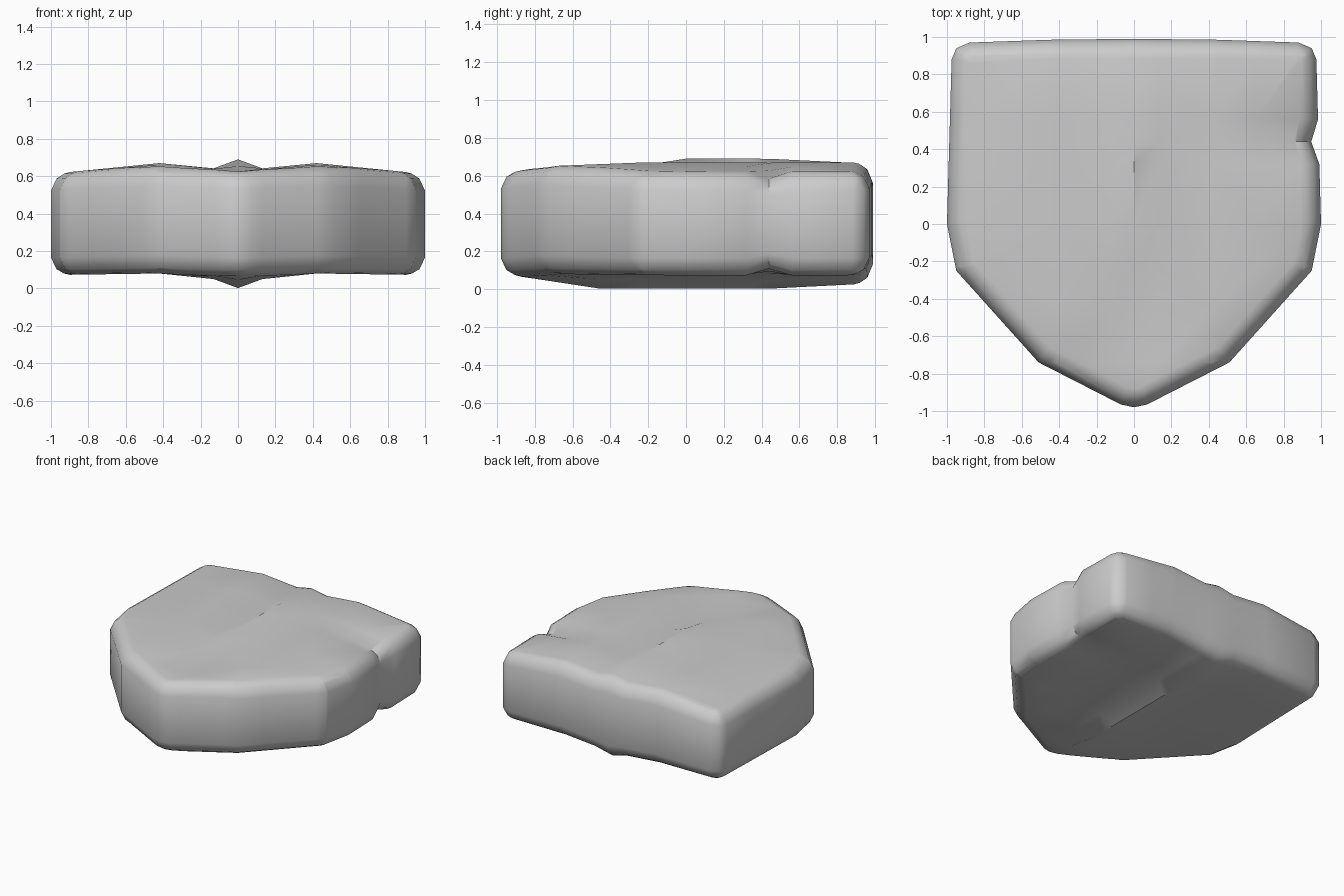
import bpy, bmesh, math
from mathutils import Vector

cube = bpy.data.objects.get("Cube")
if cube:
    bpy.data.objects.remove(cube, do_unlink=True)


def material(name, value):
    mat = bpy.data.materials.new(name)
    mat.use_nodes = True
    colour = (value, value, value, 1)
    mat.diffuse_color = colour
    mat.node_tree.nodes["Principled BSDF"].inputs["Base Color"].default_value = colour
    return mat


def ramp(points, t):
    """Piecewise linear curve through (position, value) points."""
    if t <= points[0][0]:
        return points[0][1]
    for (a, va), (b, vb) in zip(points, points[1:]):
        if t <= b:
            return va + (vb - va) * (t - a) / (b - a)
    return points[-1][1]


def inset(loop, depth):
    """Move each corner of a counter-clockwise loop inwards by a mitred offset."""
    result = []
    for i, p in enumerate(loop):
        d1 = (p - loop[i - 1]).normalized()
        d2 = (loop[(i + 1) % len(loop)] - p).normalized()
        n1, n2 = Vector((-d1.y, d1.x)), Vector((-d2.y, d2.x))
        result.append(p + (n1 + n2) * depth / (1 + n1.dot(n2)))
    return result


# Shield outline, right half mirrored to the left
half = [(0, -.98), (.07, -.965), (.51, -.74), (.95, -.25), (1, 0), (.975, .88),
        (.95, .94), (.88, .97), (.45, .985), (0, .99)]
outline = [Vector(p) for p in half + [(-x, y) for x, y in half[-2:0:-1]]]

# Surface heights: broad swells either side of a central ridge
TOP = [(0, .625), (.13, .642), (.42, .67), (.9, .622), (1, .615)]
BOTTOM = [(0, .07), (.13, .072), (.42, .08), (.9, .073), (1, .073)]
RIDGE_TOP = [(-.45, 0), (-.23, .45), (0, 1), (.43, 1), (.9, .65)]
RIDGE_BOTTOM = [(-.9, 0), (-.45, 1), (.43, 1), (.9, .65)]
FRONT_DROP = [(-.74, .02), (-.23, 0)]


def notch(y):
    return max(0, 1 - abs(y - .44) / .12)


def top_height(x, y):
    ridge = max(0, 1 - abs(x) / .13) * ramp(RIDGE_TOP, y) * .065
    swell = ramp([(0, 0), (.42, 1), (.9, 0)], abs(x))
    groove = notch(y) * ramp([(.4, 0), (.9, .04)], x)
    return ramp(TOP, abs(x)) + ridge - swell * ramp(FRONT_DROP, y) - groove


def bottom_height(x, y):
    keel = ramp([(0, .068), (.13, .022), (.42, 0)], abs(x)) * ramp(RIDGE_BOTTOM, y)
    groove = notch(y) * ramp([(.4, 0), (.9, .035)], x)
    return ramp(BOTTOM, abs(x)) - keel + groove


# Stacked loops make the slab with rounded rims
bm = bmesh.new()
LEVELS = [(0, .1), (.012, .07), (.055, .03), (.17, 0)]
LEVELS += [(1 - t, d) for t, d in reversed(LEVELS)]
rings = [[bm.verts.new((p.x, p.y, t)) for p in inset(outline, d)] for t, d in LEVELS]
for low, high in zip(rings, rings[1:]):
    for i in range(len(low)):
        j = (i + 1) % len(low)
        bm.faces.new((low[i], low[j], high[j], high[i]))
bm.faces.new(rings[-1])
bm.faces.new(rings[0][::-1])

# Cut lines where the surface bends
cuts = [((x, 0, 0), (1, 0, 0)) for x in (-.9, -.42, -.13, 0, .13, .42, .65, .9)]
cuts += [((0, y, 0), (0, 1, 0)) for y in (-.74, -.45, -.23, 0, .32, .44, .56, .9)]
for point, normal in cuts:
    bmesh.ops.bisect_plane(bm, geom=bm.verts[:] + bm.edges[:] + bm.faces[:],
                           dist=1e-4, plane_co=point, plane_no=normal)

# Shape the slab, with a nick in the left edge
for v in bm.verts:
    x, y, t = v.co
    low, high = bottom_height(x, y), top_height(x, y)
    v.co.z = low + (high - low) * t
    v.co.x -= notch(y) * ramp([(.7, 0), (.95, .04)], x)
bmesh.ops.recalc_face_normals(bm, faces=bm.faces[:])

mesh = bpy.data.meshes.new("shield_stone")
bm.to_mesh(mesh)
bm.free()
mesh.materials.append(material("stone_grey", .6))
stone = bpy.data.objects.new("shield_stone", mesh)
bpy.context.collection.objects.link(stone)
bpy.context.view_layer.objects.active = stone
stone.select_set(True)
bpy.ops.object.shade_smooth_by_angle(angle=math.radians(40))
